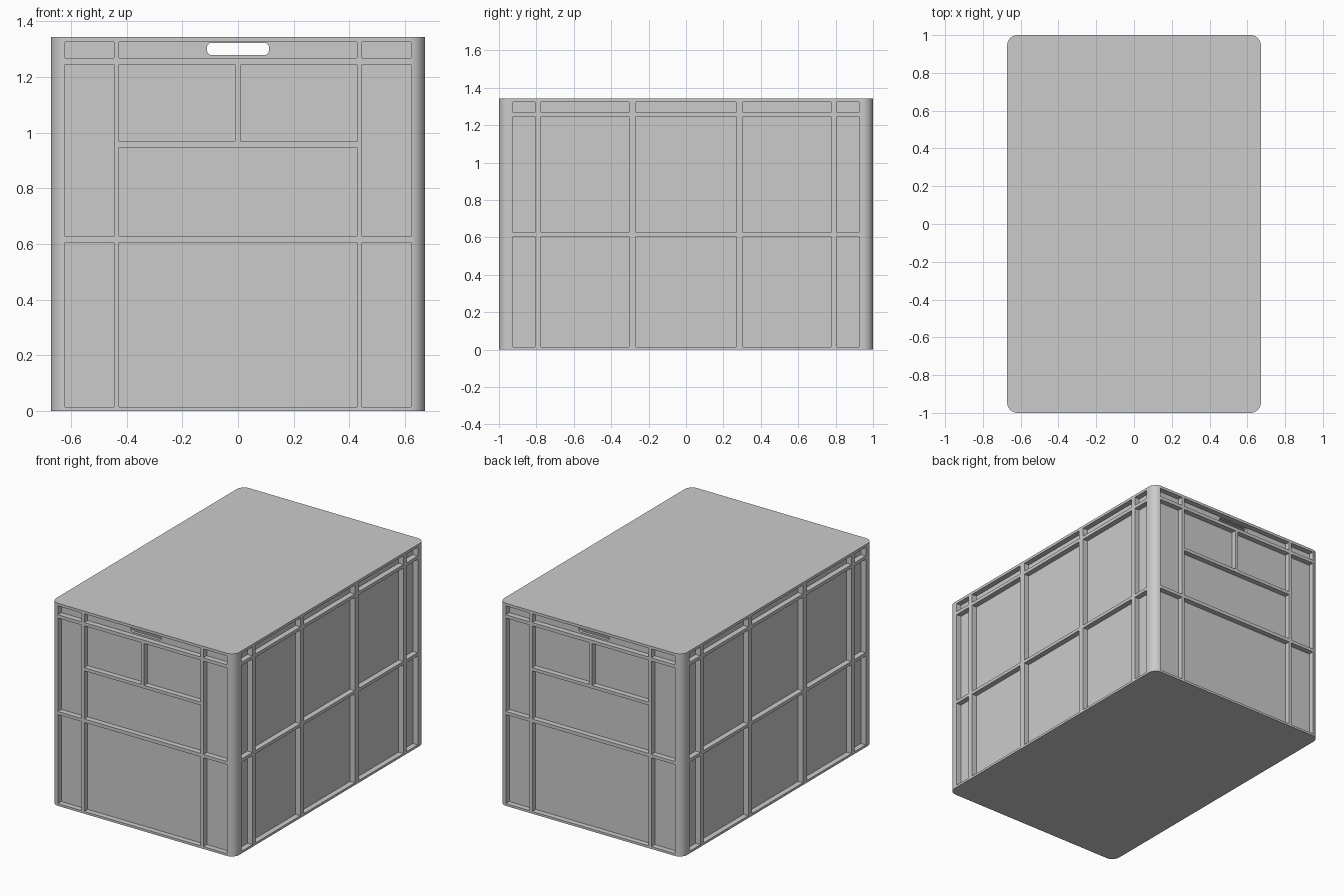
import bpy, bmesh, math
from mathutils import Matrix

if "Cube" in bpy.data.objects:
    bpy.data.objects.remove(bpy.data.objects["Cube"])

W, L, H = 1.343, 2.0, 1.343      # crate size in x, y, z
DEPTH = 0.036                    # how far the panels sit behind the ribs
WALL = 0.02                      # wall thickness behind the panels


def new_object(name, bm):
    bmesh.ops.recalc_face_normals(bm, faces=bm.faces)
    mesh = bpy.data.meshes.new(name)
    bm.to_mesh(mesh)
    bm.free()
    ob = bpy.data.objects.new(name, mesh)
    bpy.context.collection.objects.link(ob)
    return ob


def rounded_prism(name, w, h, r, z0, z1, seg=10, matrix=Matrix()):
    """Rounded rectangle extruded from z0 to z1, then moved by matrix."""
    bm = bmesh.new()
    pts = []
    for i, (sx, sy) in enumerate([(1, 1), (-1, 1), (-1, -1), (1, -1)]):
        for k in range(seg + 1):
            a = math.pi / 2 * (i + k / seg)
            pts.append((sx * (w / 2 - r) + r * math.cos(a),
                        sy * (h / 2 - r) + r * math.sin(a)))
    base = bm.faces.new([bm.verts.new((x, y, z0)) for x, y in pts])
    top = bmesh.ops.extrude_face_region(bm, geom=[base])["geom"]
    moved = [g for g in top if isinstance(g, bmesh.types.BMVert)]
    bmesh.ops.translate(bm, verts=moved, vec=(0, 0, z1 - z0))
    bmesh.ops.transform(bm, matrix=matrix, verts=bm.verts)
    return new_object(name, bm)


def add_box(bm, x0, x1, y0, y1, z0, z1):
    m = (Matrix.Translation(((x0 + x1) / 2, (y0 + y1) / 2, (z0 + z1) / 2))
         @ Matrix.Diagonal((abs(x1 - x0), abs(y1 - y0), abs(z1 - z0), 1)))
    bmesh.ops.create_cube(bm, size=1, matrix=m)


def cut(target, cutter):
    mod = target.modifiers.new(cutter.name, 'BOOLEAN')
    mod.operation = 'DIFFERENCE'
    mod.solver = 'EXACT'
    mod.object = cutter
    bpy.context.view_layer.objects.active = target
    bpy.ops.object.modifier_apply(modifier=mod.name)
    bpy.data.objects.remove(cutter)


# Crate body with rounded vertical corners and closed lid
crate = rounded_prism("crate_body", W, L, 0.055, 0, H)

# Recessed panels between the ribs
TOP, UPPER, LOWER = (1.267, 1.325), (1.245, 0.626), (0.605, 0.015)
bm = bmesh.new()

# End walls: panels as (x0, x1, (z range))
end_panels = [(-0.427, 0.427, TOP), (-0.427, 0.427, LOWER),
              (-0.427, 0.427, (0.628, 0.947)),
              (-0.427, -0.011, (0.968, 1.245)), (0.011, 0.427, (0.968, 1.245))]
for rows in (TOP, UPPER, LOWER):
    end_panels += [(-0.621, -0.446, rows), (0.446, 0.621, rows)]
for s in (-1, 1):
    for x0, x1, (z0, z1) in end_panels:
        add_box(bm, x0, x1, s * (L / 2 - DEPTH), s * (L / 2 + 0.05), z0, z1)

# Long walls: five columns by three rows
columns = [(-0.924, -0.808), (-0.774, -0.306), (-0.266, 0.266),
           (0.306, 0.774), (0.808, 0.924)]
for s in (-1, 1):
    for y0, y1 in columns:
        for z0, z1 in (TOP, UPPER, LOWER):
            add_box(bm, s * (W / 2 - DEPTH), s * (W / 2 + 0.05), y0, y1, z0, z1)
cut(crate, new_object("panel_recesses", bm))

# Hollow inside
inset = 2 * (DEPTH + WALL)
cut(crate, rounded_prism("cavity", W - inset, L - inset, 0.02, 0.012, H - 0.012, 3))

# Handle slots through both end walls
turn = Matrix.Translation((0, 0, 1.30)) @ Matrix.Rotation(math.pi / 2, 4, 'X')
cut(crate, rounded_prism("handle_slots", 0.222, 0.044, 0.016, -1.1, 1.1, 5, turn))

# Smooth rounded corners, crisp ribs
bpy.ops.object.select_all(action='DESELECT')
crate.select_set(True)
bpy.context.view_layer.objects.active = crate
bpy.ops.object.shade_smooth_by_angle(angle=math.radians(30))
